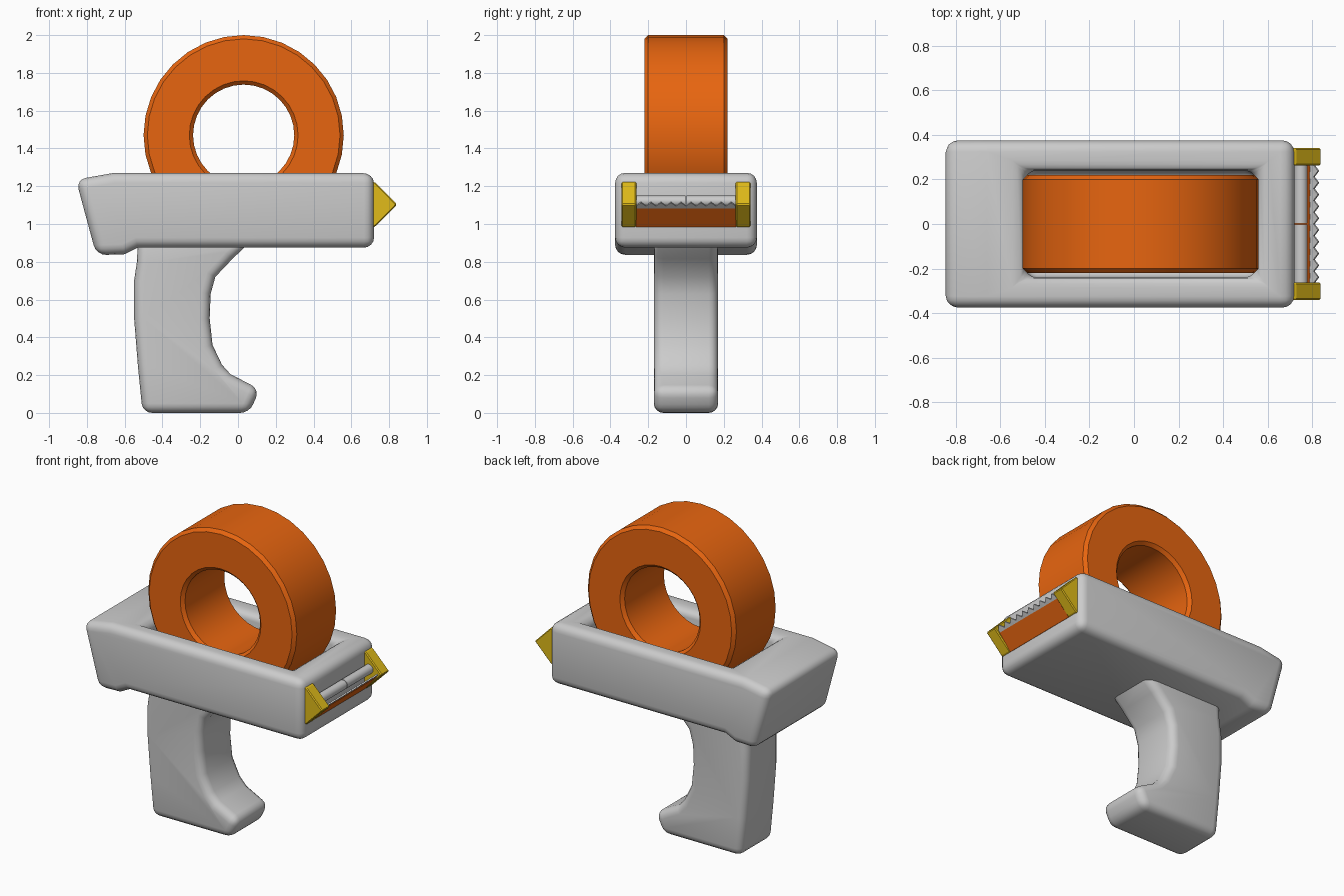
import bpy, bmesh, math
from mathutils import Vector, Matrix

if "Cube" in bpy.data.objects:
    bpy.data.objects.remove(bpy.data.objects["Cube"])


def material(name, rgb):
    m = bpy.data.materials.new(name)
    m.diffuse_color = (*rgb, 1)
    m.use_nodes = True
    m.node_tree.nodes["Principled BSDF"].inputs["Base Color"].default_value = m.diffuse_color
    return m


ORANGE = material("orange_tape", (0.8, 0.13, 0.005))
YELLOW = material("yellow_plastic", (0.75, 0.5, 0.01))


def finish(bm, name, mat=None, bevel=0, segments=1, smooth=None):
    bmesh.ops.recalc_face_normals(bm, faces=bm.faces)
    me = bpy.data.meshes.new(name)
    bm.to_mesh(me)
    bm.free()
    ob = bpy.data.objects.new(name, me)
    bpy.context.collection.objects.link(ob)
    if bevel:
        mod = ob.modifiers.new("Bevel", "BEVEL")
        mod.width, mod.segments = bevel, segments
        mod.limit_method, mod.angle_limit = "ANGLE", math.radians(40)
        mod.use_clamp_overlap = False
        # bake the bevel so shading is decided on the final edges
        dg = bpy.context.evaluated_depsgraph_get()
        baked = bpy.data.meshes.new_from_object(ob.evaluated_get(dg))
        ob.modifiers.clear()
        ob.data = baked
    if mat:
        ob.data.materials.append(mat)
    if smooth:
        bpy.ops.object.select_all(action="DESELECT")
        ob.select_set(True)
        bpy.context.view_layer.objects.active = ob
        bpy.ops.object.shade_smooth_by_angle(angle=math.radians(smooth))
    return ob


def prism(profile, y0, y1):
    """Extrude an x-z outline from y0 to y1."""
    bm = bmesh.new()
    face = bm.faces.new([bm.verts.new((x, y0, z)) for x, z in profile])
    ext = bmesh.ops.extrude_face_region(bm, geom=[face])["geom"]
    verts = [v for v in ext if isinstance(v, bmesh.types.BMVert)]
    bmesh.ops.translate(bm, verts=verts, vec=(0, y1 - y0, 0))
    if not face.is_valid or len(bm.faces) < len(profile) + 2:
        bmesh.ops.holes_fill(bm, edges=bm.edges)
    bmesh.ops.recalc_face_normals(bm, faces=bm.faces)
    return bm


# body: rounded block with a recessed well for the roll
bm = prism([(-0.75, 0.835), (-0.60, 0.84), (-0.53, 0.875), (0.72, 0.875),
            (0.72, 1.27), (-0.66, 1.27), (-0.858, 1.235)], -0.375, 0.375)
top = next(f for f in bm.faces if f.normal.z > 0.999)
bmesh.ops.inset_individual(bm, faces=[top], thickness=0.1)
for v in top.verts:
    v.co.x = 0.55 if v.co.x > 0 else -0.49
    v.co.y = math.copysign(0.24, v.co.y)
well = bmesh.ops.extrude_discrete_faces(bm, faces=[top])["faces"][0]
rim = [v for v in bm.verts if abs(abs(v.co.y) - 0.24) < 1e-4 and v not in well.verts]
floor = list(well.verts)
for v in floor:
    v.co.z = 0.935
walls = [[r for r in rim if (r.co.xy - v.co.xy).length < 1e-4][0] for v in floor]
for i in range(4):
    j = (i + 1) % 4
    if bm.edges.get((walls[i], floor[i])) is None or not any(
            set(f.verts) == {walls[i], walls[j], floor[j], floor[i]} for f in bm.faces):
        bm.faces.new((walls[i], walls[j], floor[j], floor[i]))
finish(bm, "body", bevel=0.053, segments=4, smooth=40)

# pistol grip
bm = prism([(-0.505, 0), (0.06, 0), (0.115, 0.125), (-0.04, 0.205), (-0.085, 0.255),
            (-0.135, 0.36), (-0.15, 0.50), (-0.145, 0.63), (-0.12, 0.72),
            (-0.03, 0.815), (0.08, 0.92), (-0.53, 0.92), (-0.535, 0.80),
            (-0.55, 0.70), (-0.55, 0.50), (-0.53, 0.25)], -0.17, 0.17)
finish(bm, "handle", bevel=0.05, segments=4, smooth=40)

# tape roll: chamfered ring spun about the y axis
ring = [(0.53, -0.20), (0.53, 0.20), (0.51, 0.22), (0.288, 0.22),
        (0.268, 0.20), (0.268, -0.20), (0.288, -0.22), (0.51, -0.22)]
centre = Vector((0.03, 0, 1.47))
N = 32
bm = bmesh.new()
loops = []
for i in range(N):
    a = math.tau * i / N
    loops.append([bm.verts.new(centre + Vector((r * math.cos(a), y, r * math.sin(a))))
                  for r, y in ring])
for i in range(N):
    a, b = loops[i], loops[(i + 1) % N]
    for k in range(8):
        m = (k + 1) % 8
        bm.faces.new((a[k], a[m], b[m], b[k]))
finish(bm, "tape_roll", ORANGE, smooth=30)

# yellow blade brackets on both sides
for side, y in (("left", -0.302), ("right", 0.302)):
    bm = prism([(0.70, 0.985), (0.725, 0.985), (0.842, 1.103), (0.725, 1.222),
                (0.70, 1.222)], y - 0.039, y + 0.039)
    finish(bm, f"{side}_bracket", YELLOW, bevel=0.006)

# two guide rollers between the brackets
for side, y in (("left", -0.133), ("right", 0.133)):
    bm = bmesh.new()
    bmesh.ops.create_cone(bm, cap_ends=True, segments=20, radius1=0.03, radius2=0.03,
                          depth=0.262, matrix=Matrix.Translation((0.75, y, 1.12))
                          @ Matrix.Rotation(math.pi / 2, 4, "X"))
    finish(bm, f"{side}_roller", smooth=40)

# strip of tape lying along the lower slope
bm = prism([(0.71, 0.985), (0.722, 0.985), (0.805, 1.082), (0.785, 1.082),
            (0.71, 1.0)], -0.265, 0.265)
finish(bm, "tape_strip", ORANGE)

# serrated blade continuing the slope past the strip
TEETH = 10
bm = bmesh.new()
base, root, tip = (0.77, 1.05), (0.812, 1.094), (0.832, 1.113)
across = [(root if i % 2 == 0 else tip, -0.265 + 0.53 * i / (2 * TEETH))
          for i in range(2 * TEETH + 1)]
rows = []
for d in (0, 0.006):
    rows.append([bm.verts.new((base[0] - d, y, base[1] + d)) for _, y in across])
    rows.append([bm.verts.new((p[0] - d, y, p[1] + d)) for p, y in across])
for a, b in ((0, 1), (1, 3), (3, 2), (2, 0)):
    for i in range(2 * TEETH):
        bm.faces.new((rows[a][i], rows[b][i], rows[b][i + 1], rows[a][i + 1]))
for i in (0, -1):
    bm.faces.new((rows[0][i], rows[1][i], rows[3][i], rows[2][i]))
finish(bm, "blade")
